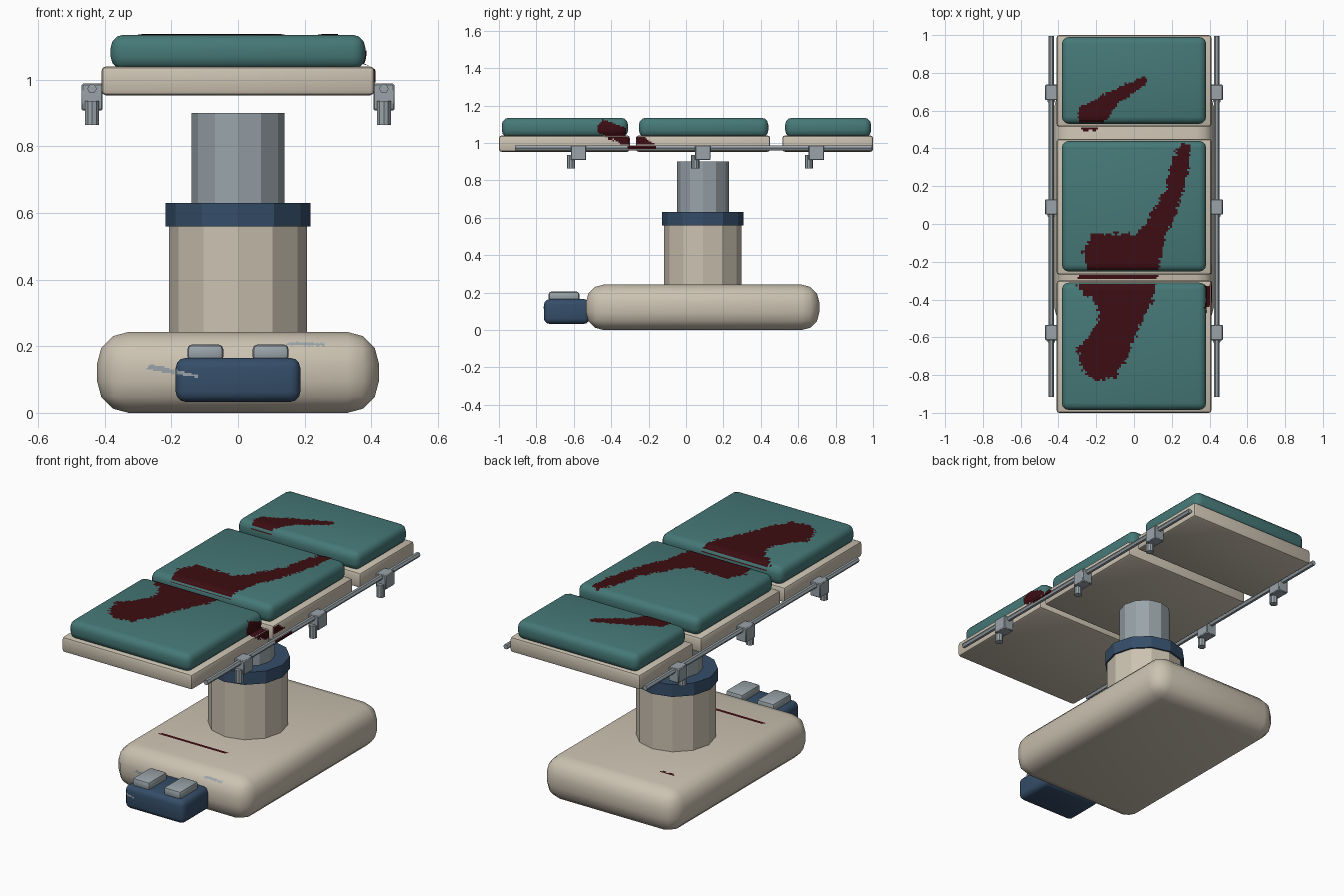
import bpy, bmesh, math, random
from mathutils import Vector, Matrix
from mathutils.bvhtree import BVHTree

if "Cube" in bpy.data.objects:
    bpy.data.objects.remove(bpy.data.objects["Cube"])

random.seed(4)


def material(name, rgb):
    m = bpy.data.materials.new(name)
    m.diffuse_color = (*rgb, 1)
    m.use_nodes = True
    m.node_tree.nodes["Principled BSDF"].inputs["Base Color"].default_value = m.diffuse_color
    return m


TEAL = material("teal_vinyl", (0.06, 0.19, 0.185))
BEIGE = material("beige_enamel", (0.60, 0.54, 0.44))
NAVY = material("navy_plastic", (0.035, 0.075, 0.14))
STEEL = material("steel", (0.32, 0.37, 0.40))
STAIN = material("dark_stain", (0.045, 0.004, 0.006))
solids = []


def add_object(name, bm, mat, loc=(0, 0, 0), smooth=False):
    me = bpy.data.meshes.new(name)
    bm.to_mesh(me)
    bm.free()
    me.materials.append(mat)
    if smooth:
        for p in me.polygons:
            p.use_smooth = True
        me.set_sharp_from_angle(angle=math.radians(40))
    ob = bpy.data.objects.new(name, me)
    ob.location = loc
    bpy.context.collection.objects.link(ob)
    return ob


def rounded_box(name, xr, yr, zr, bevel, segs, mat):
    """Box from min/max ranges with all edges rounded."""
    size = [r[1] - r[0] for r in (xr, yr, zr)]
    centre = [(r[1] + r[0]) / 2 for r in (xr, yr, zr)]
    bm = bmesh.new()
    bmesh.ops.create_cube(bm, size=1)
    bmesh.ops.scale(bm, vec=size, verts=bm.verts)
    bmesh.ops.bevel(bm, geom=bm.edges[:], offset=bevel, segments=segs,
                    profile=0.5, affect='EDGES')
    solids.append(add_object(name, bm, mat, centre, True))


def prism(name, centre, radius, depth, sides, mat, along_y=False):
    """Flat-sided cylinder, upright or lying along y."""
    bm = bmesh.new()
    bmesh.ops.create_cone(bm, cap_ends=True, segments=sides, radius1=radius,
                          radius2=radius, depth=depth)
    if along_y:
        rot = Matrix.Rotation(math.pi / 2, 3, 'X') @ Matrix.Rotation(math.pi / 6, 3, 'Z')
        bmesh.ops.rotate(bm, matrix=rot, verts=bm.verts)
    solids.append(add_object(name, bm, mat, centre))


# Base and telescopic column
rounded_box("base", (-.423, .423), (-.535, .713), (0, .243), .095, 3, BEIGE)
prism("lower_column", (0, .09, .40), .207, .34, 12, BEIGE)
prism("column_collar", (0, .09, .595), .217, .07, 12, NAVY)
prism("upper_column", (0, .09, .75), .139, .30, 12, STEEL)

# Foot control
rounded_box("foot_control", (-.187, .187), (-.76, -.515), (.033, .165), .03, 3, NAVY)
for side, x in (("left", -.098), ("right", .098)):
    rounded_box(side + "_pedal", (x - .054, x + .054), (-.735, -.57), (.155, .205), .014, 2, STEEL)

# Table top sections: frame range, cushion range
for part, frame, pad in (("leg", (-1, -.30), (-.985, -.31)),
                         ("torso", (-.268, .45), (-.252, .44)),
                         ("head", (.515, 1), (.53, .99))):
    rounded_box(part + "_frame", (-.41, .41), frame, (.953, 1.04), .014, 2, BEIGE)
    rounded_box(part + "_cushion", (-.382, .382), pad, (1.03, 1.135), .038, 3, TEAL)

# Side rails with clamps and clamp knobs
for side, s in (("left", -1), ("right", 1)):
    prism(side + "_rail", (s * .438, .04, .973), .0145, 1.91, 6, STEEL, True)
    for i, y in enumerate((-.575, .09, .697)):
        rounded_box(f"{side}_clamp_{i}", (s * .438 - .032, s * .438 + .032),
                    (y - .041, y + .041), (.908, .988), .004, 1, STEEL)
        prism(f"{side}_clamp_knob_{i}", (s * .438, y - .04, .90), .022, .072, 10, STEEL)

# Surface lookup used to lay the stains over the parts
verts, polys = [], []
for ob in solids:
    start = len(verts)
    verts += [ob.location + v.co for v in ob.data.vertices]
    polys += [[start + i for i in p.vertices] for p in ob.data.polygons]
surface = BVHTree.FromPolygons(verts, polys)


def inside(u, v, pts):
    hit = False
    for (a, b), (c, d) in zip(pts, pts[1:] + pts[:1]):
        if (b > v) != (d > v) and u < a + (v - b) * (c - a) / (d - b):
            hit = not hit
    return hit


def decal(name, outline, place, ray, mat, cell=.01, jitter=.01):
    """Ragged patch of small cells projected along a ray onto the parts."""
    ray = Vector(ray)
    bm = bmesh.new()
    cache = {}

    def point(i, j):
        if (i, j) not in cache:
            hit = surface.ray_cast(Vector(place(i * cell, j * cell)), ray)
            cache[i, j] = bm.verts.new(hit[0] - ray * .003) if hit[0] else None
        return cache[i, j]

    us, vs = zip(*outline)
    for i in range(math.floor(min(us) / cell) - 1, math.ceil(max(us) / cell) + 1):
        for j in range(math.floor(min(vs) / cell) - 1, math.ceil(max(vs) / cell) + 1):
            u = (i + .5) * cell + random.uniform(-jitter, jitter)
            v = (j + .5) * cell + random.uniform(-jitter, jitter)
            if not inside(u, v, outline):
                continue
            quad = [point(i, j), point(i + 1, j), point(i + 1, j + 1), point(i, j + 1)]
            if None in quad:
                continue
            depths = [q.co.dot(ray) for q in quad]
            if max(depths) - min(depths) < .035:
                bm.faces.new(quad)
    bmesh.ops.delete(bm, geom=[v for v in bm.verts if not v.link_faces], context='VERTS')
    add_object(name, bm, mat)


# Stains seen from above, fallen partly through the gaps
def from_top(u, v): return (u, v, 2)
def from_right(u, v): return (2, u, v)
def from_front(u, v): return (u, -2, v)


decal("large_stain",
      [(.25, .43), (.30, .41), (.285, .26), (.235, .10), (.165, -.08), (.125, -.25),
       (.10, -.40), (.03, -.535), (-.03, -.69), (-.10, -.815), (-.205, -.83),
       (-.27, -.775), (-.30, -.655), (-.235, -.60), (-.18, -.48), (-.205, -.41),
       (-.295, -.35), (-.30, -.28), (-.25, -.24), (-.27, -.145), (-.22, -.05),
       (.015, -.05), (.085, .04), (.165, .18), (.20, .34)],
      from_top, (0, 0, -1), STAIN)
decal("small_stain",
      [(.07, .77), (.055, .735), (-.085, .635), (-.19, .50), (-.27, .49), (-.30, .565),
       (-.285, .62), (-.18, .675), (-.075, .725), (.045, .78)],
      from_top, (0, 0, -1), STAIN, .01, .006)

# Stain on the right side
decal("side_stain",
      [(-.445, 1.125), (-.475, 1.085), (-.46, 1.05), (-.38, 1.01), (-.31, .975),
       (-.245, .965), (-.15, .963), (-.165, .985), (-.22, 1.03), (-.26, 1.03),
       (-.30, 1.035), (-.325, 1.08), (-.395, 1.105)],
      from_right, (-1, 0, 0), STAIN, .008, .005)

# Bare metal scratches on the front of the base
decal("left_scratch", [(-.275, .132), (-.26, .146), (-.12, .114), (-.12, .106), (-.20, .117)],
      from_front, (0, 1, 0), STEEL, .005, .001)
decal("right_scratch", [(.14, .203), (.16, .214), (.26, .209), (.26, .202)],
      from_front, (0, 1, 0), STEEL, .004, .001)
